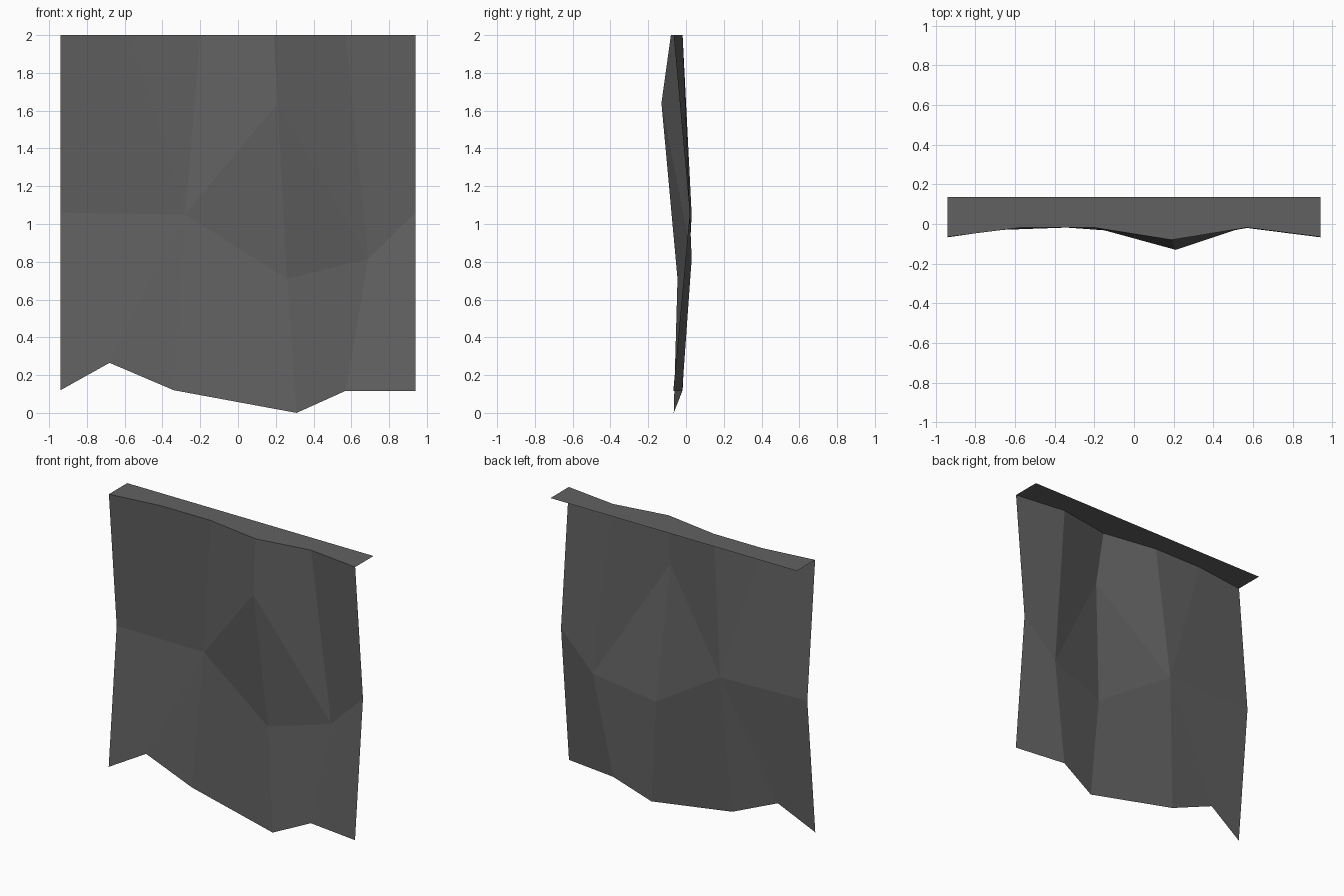
import bpy

if "Cube" in bpy.data.objects:
    bpy.data.objects.remove(bpy.data.objects["Cube"])

# One dark stone-grey material
grey = bpy.data.materials.new("dark grey")
grey.diffuse_color = (0.12, 0.12, 0.12, 1)
grey.use_nodes = True
grey.node_tree.nodes["Principled BSDF"].inputs["Base Color"].default_value = grey.diffuse_color


def make_object(name, verts, faces):
    mesh = bpy.data.meshes.new(name)
    mesh.from_pydata(verts, [], faces)
    mesh.materials.append(grey)
    mesh.update()
    obj = bpy.data.objects.new(name, mesh)
    bpy.context.collection.objects.link(obj)
    return obj


TOP, BACK = 2.0, 0.135

# Rock wall: a top row, a folded middle row and a ragged bottom row
rim = [(-0.94, -0.065), (-0.57, -0.018), (-0.20, -0.018),
       (0.19, -0.08), (0.57, -0.018), (0.94, -0.065)]
top = [(x, y, TOP) for x, y in rim]
middle = [(-0.94, 0.02, 1.06), (-0.28, 0.03, 1.05), (0.21, -0.13, 1.64),
          (0.26, -0.045, 0.71), (0.69, 0.03, 0.815), (0.94, 0.02, 1.06)]
bottom = [(-0.94, -0.067, 0.12), (-0.68, -0.03, 0.265), (-0.34, -0.018, 0.12),
          (0.31, -0.065, 0.0), (0.57, -0.02, 0.117), (0.94, -0.067, 0.117)]
# top row = 0-5, middle row = 6-11, bottom row = 12-17
wall_faces = [
    (0, 6, 7, 1), (1, 7, 2), (2, 7, 8, 3), (3, 8, 10, 4), (4, 10, 11, 5),
    (7, 9, 8), (8, 9, 10),
    (6, 12, 13, 7), (7, 13, 14), (7, 14, 15, 9), (9, 15, 16, 10), (10, 16, 17, 11),
]
make_object("rock_wall", top + middle + bottom, wall_faces)

# Flat ledge running back from the wall's top edge
n = len(rim)
make_object("top_ledge", top + [(x, BACK, TOP) for x, _ in rim],
            [(i, i + 1, n + i + 1, n + i) for i in range(n - 1)])
